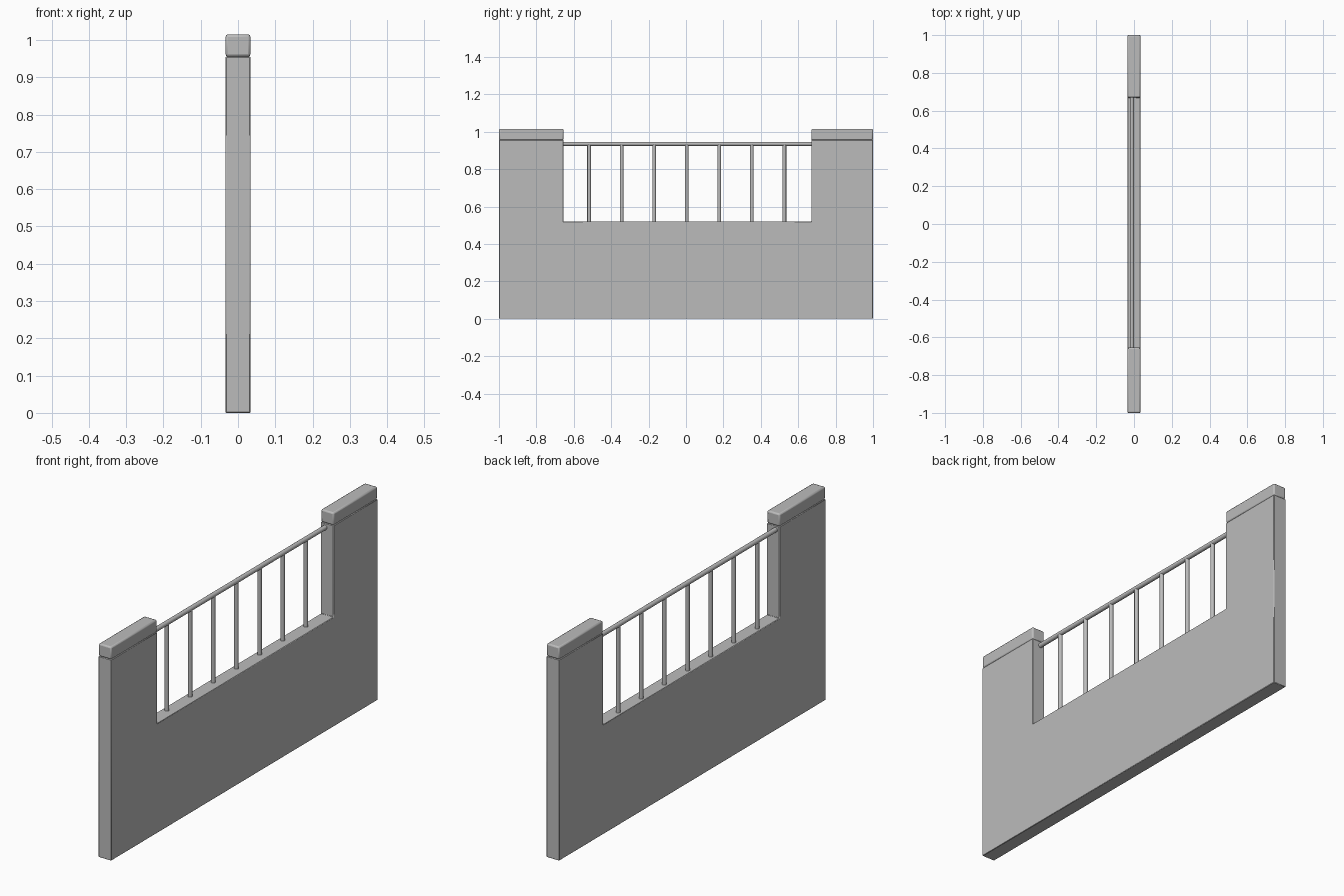
import bpy
import bmesh
from mathutils import Vector

cube = bpy.data.objects.get("Cube")
if cube:
    bpy.data.objects.remove(cube)

HALF = 0.0335            # half the wall thickness
INNER_FRONT, INNER_BACK = -0.655, 0.67
LEDGE, PILLAR_TOP, CAP_TOP = 0.52, 0.955, 1.015
RAIL_X, RAIL_Z = -0.011, 0.935

grey = bpy.data.materials.new("concrete grey")
grey.use_nodes = True
colour = (0.5, 0.5, 0.5, 1)
grey.diffuse_color = colour
grey.node_tree.nodes["Principled BSDF"].inputs["Base Color"].default_value = colour


def finish(bm, name, bevel=0.0, segments=1):
    bmesh.ops.recalc_face_normals(bm, faces=bm.faces)
    mesh = bpy.data.meshes.new(name)
    bm.to_mesh(mesh)
    bm.free()
    mesh.materials.append(grey)
    obj = bpy.data.objects.new(name, mesh)
    bpy.context.collection.objects.link(obj)
    if bevel:
        mod = obj.modifiers.new("soft edges", "BEVEL")
        mod.width = bevel
        mod.segments = segments
    bpy.ops.object.select_all(action="DESELECT")
    obj.select_set(True)
    bpy.context.view_layer.objects.active = obj
    bpy.ops.object.shade_smooth_by_angle(angle=0.7)
    return obj


def slab(name, outline, bevel=0.0, segments=1):
    """Extrude a (y, z) outline through the wall thickness."""
    bm = bmesh.new()
    face = bm.faces.new([bm.verts.new((-HALF, y, z)) for y, z in outline])
    out = bmesh.ops.extrude_face_region(bm, geom=[face])
    verts = [v for v in out["geom"] if isinstance(v, bmesh.types.BMVert)]
    bmesh.ops.translate(bm, verts=verts, vec=(2 * HALF, 0, 0))
    return finish(bm, name, bevel, segments)


def rod(name, start, end, radius):
    """Round bar between two points."""
    start, end = Vector(start), Vector(end)
    axis = end - start
    bm = bmesh.new()
    bmesh.ops.create_cone(bm, cap_ends=True, segments=16, radius1=radius,
                          radius2=radius, depth=axis.length)
    bmesh.ops.rotate(bm, verts=bm.verts,
                     matrix=axis.to_track_quat("Z", "Y").to_matrix())
    bmesh.ops.translate(bm, verts=bm.verts, vec=(start + end) / 2)
    return finish(bm, name)


# U-shaped wall: low middle with a pillar at each end
slab("wall", [(-1, 0), (1, 0), (1, PILLAR_TOP), (INNER_BACK, PILLAR_TOP),
              (INNER_BACK, LEDGE), (INNER_FRONT, LEDGE),
              (INNER_FRONT, PILLAR_TOP), (-1, PILLAR_TOP)], 0.002)

# Rounded coping on each pillar
for name, y0, y1 in (("front_cap", -1, INNER_FRONT), ("back_cap", INNER_BACK, 1)):
    slab(name, [(y0, PILLAR_TOP), (y1, PILLAR_TOP), (y1, CAP_TOP), (y0, CAP_TOP)],
         0.007, 2)

# Handrail and its upright bars
rod("handrail", (RAIL_X, INNER_FRONT - 0.005, RAIL_Z),
    (RAIL_X, INNER_BACK + 0.005, RAIL_Z), 0.011)
for i in range(7):
    y = 0.004 + (i - 3) * 0.174
    rod(f"baluster_{i + 1}", (RAIL_X, y, LEDGE - 0.01), (RAIL_X, y, RAIL_Z), 0.01)
